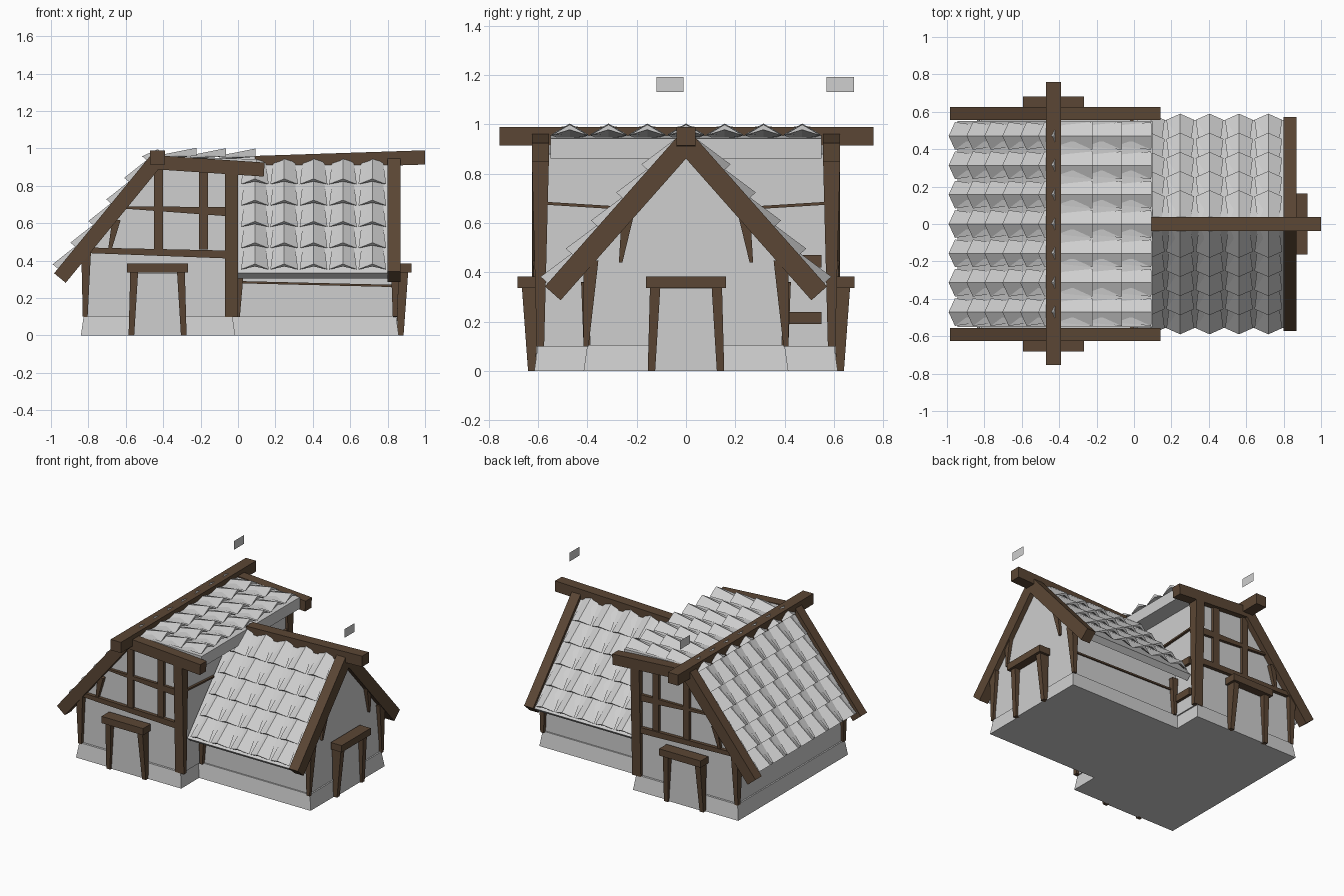
import bpy, bmesh
from mathutils import Vector as V

cube = bpy.data.objects.get("Cube")
if cube:
    bpy.data.objects.remove(cube, do_unlink=True)


def material(name, rgb):
    m = bpy.data.materials.new(name)
    m.use_nodes = True
    m.diffuse_color = (*rgb, 1)
    m.node_tree.nodes["Principled BSDF"].inputs["Base Color"].default_value = (*rgb, 1)
    return m


PALE = material("pale_grey", (0.62, 0.62, 0.62))
WOOD = material("brown_timber", (0.105, 0.062, 0.035))


def finish(name, bm, mat):
    bmesh.ops.recalc_face_normals(bm, faces=bm.faces)
    me = bpy.data.meshes.new(name)
    bm.to_mesh(me)
    bm.free()
    me.materials.append(mat)
    ob = bpy.data.objects.new(name, me)
    bpy.context.collection.objects.link(ob)
    return ob


def loft(bm, a, b):
    """Closed solid between two matching outlines."""
    a = [bm.verts.new(p) for p in a]
    b = [bm.verts.new(p) for p in b]
    n = len(a)
    bm.faces.new(a)
    bm.faces.new(b[::-1])
    for i in range(n):
        j = (i + 1) % n
        bm.faces.new((a[i], b[i], b[j], a[j]))


def prism(name, axis, outline, lo, hi, mat=PALE):
    """Outline in (x, z) run along y, or in (y, z) run along x."""
    put = (lambda p, t: (p[0], t, p[1])) if axis == "y" else (lambda p, t: (t, p[0], p[1]))
    bm = bmesh.new()
    loft(bm, [put(p, lo) for p in outline], [put(p, hi) for p in outline])
    return finish(name, bm, mat)


def beam(name, p0, p1, n, s0, s1=None, mat=WOOD):
    """Straight beam; s = (width across, depth along n) at each end."""
    p0, p1, n = V(p0), V(p1), V(n)
    side = (p1 - p0).cross(n).normalized()
    ring = lambda p, s: [p + side * s[0] / 2 * i + n * s[1] / 2 * j
                         for i, j in ((-1, -1), (1, -1), (1, 1), (-1, 1))]
    bm = bmesh.new()
    loft(bm, ring(p0, s0), ring(p1, s1 or s0))
    return finish(name, bm, mat)


def plinth(name, x0, x1, y, z=0.105, inset=0.015):
    ring = lambda d, h: [(x0 + d, -y + d, h), (x1 - d, -y + d, h), (x1 - d, y - d, h), (x0 + d, y - d, h)]
    bm = bmesh.new()
    loft(bm, ring(0, 0), ring(inset, z))
    return finish(name, bm, PALE)


def tiles(name, eave, ridge, across, first, cols, rows, pitch, length):
    """Rows of peaked tiles, each lifted at its lower end."""
    eave, ridge, u = V(eave), V(ridge), V(across)
    v = (ridge - eave).normalized()
    n = u.cross(v)
    if n.z < 0:
        n = -n
    total = (ridge - eave).length
    bm = bmesh.new()
    for c in range(cols):
        for r in range(rows):
            o = eave + u * (first + c * 0.157) + v * (r * pitch)
            run = min(length, total - r * pitch + 0.02)

            def section(half, low, peak, under, t):
                return [o + u * a + n * h + v * t for a, h in
                        ((-half, low), (0, peak), (half, low), (0, under))]
            loft(bm, section(0.074, 0.012, 0.056, 0.035, 0),
                 section(0.055, 0.002, 0.016, -0.005, run))
    return finish(name, bm, PALE)


# Plinths and walls
plinth("main_plinth", -0.84, -0.015, 0.615)
plinth("side_plinth", -0.1, 0.86, 0.415)
prism("main_walls", "y", [(-0.815, 0.1), (-0.815, 0.43), (-0.43, 0.91), (-0.02, 0.88), (-0.02, 0.1)], -0.585, 0.585)
prism("side_walls", "x", [(-0.39, 0.1), (-0.39, 0.44), (0, 0.88), (0.39, 0.44), (0.39, 0.1)], -0.1, 0.835)

# Roof slabs
prism("west_roof_slab", "y", [(-0.43, 0.97), (-0.945, 0.35), (-0.905, 0.315), (-0.43, 0.89)], -0.55, 0.55)
prism("east_roof_slab", "y", [(-0.43, 0.955), (0.1, 0.943), (0.1, 0.862), (-0.43, 0.88)], -0.55, 0.55)
prism("side_roof_slab", "x", [(0, 0.955), (-0.555, 0.335), (-0.52, 0.305), (0, 0.885),
                              (0.52, 0.305), (0.555, 0.335)], -0.01, 0.81)

# Tiles
tiles("west_tiles", (-0.948, 0, 0.345), (-0.43, 0, 0.97), (0, 1, 0), -0.471, 7, 6, 0.15, 0.19)
tiles("east_tiles", (0.092, 0, 0.943), (-0.41, 0, 0.95), (0, 1, 0), -0.471, 7, 3, 0.157, 0.19)
for s, label in ((-1, "front"), (1, "back")):
    tiles(label + "_side_tiles", (0, s * 0.548, 0.345), (0, 0, 0.955), (1, 0, 0), 0.09, 5, 5, 0.153, 0.2)

# Ridge beams
beam("main_ridge_beam", (-0.43, -0.755, 0.952), (-0.43, 0.76, 0.952), (0, 0, 1), (0.08, 0.076))
beam("side_ridge_beam", (0.09, 0, 0.922), (1.0, 0, 0.952), (0, 0, 1), (0.076, 0.076))


def doorway(name, at, out):
    """Splayed posts, lintel and panel on a wall whose outward direction is given."""
    at, out = V(at), V(out)
    t = V((abs(out.y), abs(out.x), 0))
    up = V((0, 0, 1))
    for k in (-1, 1):
        beam(name + "_post", at + t * (k * 0.14) + out * 0.005, at + t * (k * 0.125) + out * 0.01 + up * 0.34,
             out, (0.03, 0.03), (0.042, 0.07))
    beam(name + "_lintel", at - t * 0.163 + out * 0.02 + up * 0.36, at + t * 0.163 + out * 0.02 + up * 0.36,
         out, (0.048, 0.085))
    beam(name + "_panel", at - out * 0.015, at - out * 0.015 + up * 0.335, out, (0.25, 0.04), mat=PALE)


doorway("side_door", (0.865, 0, 0), (1, 0, 0))

for s, label in ((-1, "front"), (1, "back")):
    out = (0, s, 0)
    y = s * 0.59
    doorway(label + "_door", (-0.43, s * 0.62, 0), out)
    # Barge boards of the main gable
    beam(label + "_west_barge", (-0.43, y, 0.945), (-0.952, y, 0.307), out, (0.08, 0.07))
    beam(label + "_east_barge", (-0.43, y, 0.925), (0.14, y, 0.887), out, (0.075, 0.07))
    # Timber frame of the main gable
    beam(label + "_corner_post", (-0.035, y, 0.1), (-0.035, y, 0.88), out, (0.068, 0.03), (0.068, 0.07))
    beam(label + "_eave_post", (-0.817, y, 0.1), (-0.812, y, 0.45), out, (0.026, 0.03), (0.052, 0.06))
    for x, top in ((-0.425, 0.9), (-0.185, 0.88)):
        beam(label + "_stud", (x, y, 0.46), (x, y, top), out, (0.048, 0.03))
    beam(label + "_upper_rail", (-0.62, y, 0.685), (-0.06, y, 0.662), out, (0.012, 0.03), (0.048, 0.03))
    beam(label + "_lower_rail", (-0.79, y, 0.455), (-0.06, y, 0.433), out, (0.03, 0.04), (0.042, 0.04))
    beam(label + "_brace", (-0.685, y, 0.46), (-0.65, y, 0.62), out, (0.018, 0.03), (0.045, 0.05))
    # Timbers of the side gable
    beam(label + "_side_barge", (0.835, 0, 0.925), (0.835, s * 0.54, 0.315), (1, 0, 0), (0.085, 0.07))
    beam(label + "_side_post", (0.84, s * 0.405, 0.1), (0.84, s * 0.385, 0.45), (1, 0, 0), (0.02, 0.025), (0.06, 0.05))
    beam(label + "_side_brace", (0.84, s * 0.265, 0.44), (0.84, s * 0.235, 0.64), (1, 0, 0), (0.014, 0.02), (0.05, 0.05))
    beam(label + "_side_wall_rail", (0, s * 0.392, 0.285), (0.83, s * 0.392, 0.265), (0, s, 0), (0.012, 0.015))
    beam(label + "_inner_post", (0.0, s * 0.4, 0.1), (0.01, s * 0.4, 0.36), (0, s, 0), (0.02, 0.03), (0.045, 0.05))
    # Timbers on the inner return walls
    beam(label + "_return_rail", (-0.018, s * 0.57, 0.68), (-0.018, s * 0.25, 0.66), (1, 0, 0), (0.012, 0.03))

for z in (0.215, 0.445):
    beam("back_return_block", (-0.015, 0.395, z), (-0.015, 0.55, z), (1, 0, 0), (0.05, 0.03))

# Small floating plates above the ridge ends
for x, y in ((-0.43, 0.625), (0.92, -0.065)):
    bm = bmesh.new()
    bm.faces.new([bm.verts.new((x, y + a, z)) for a, z in
                  ((-0.055, 1.13), (0.055, 1.13), (0.055, 1.192), (-0.055, 1.192))])
    finish("floating_plate", bm, PALE)
